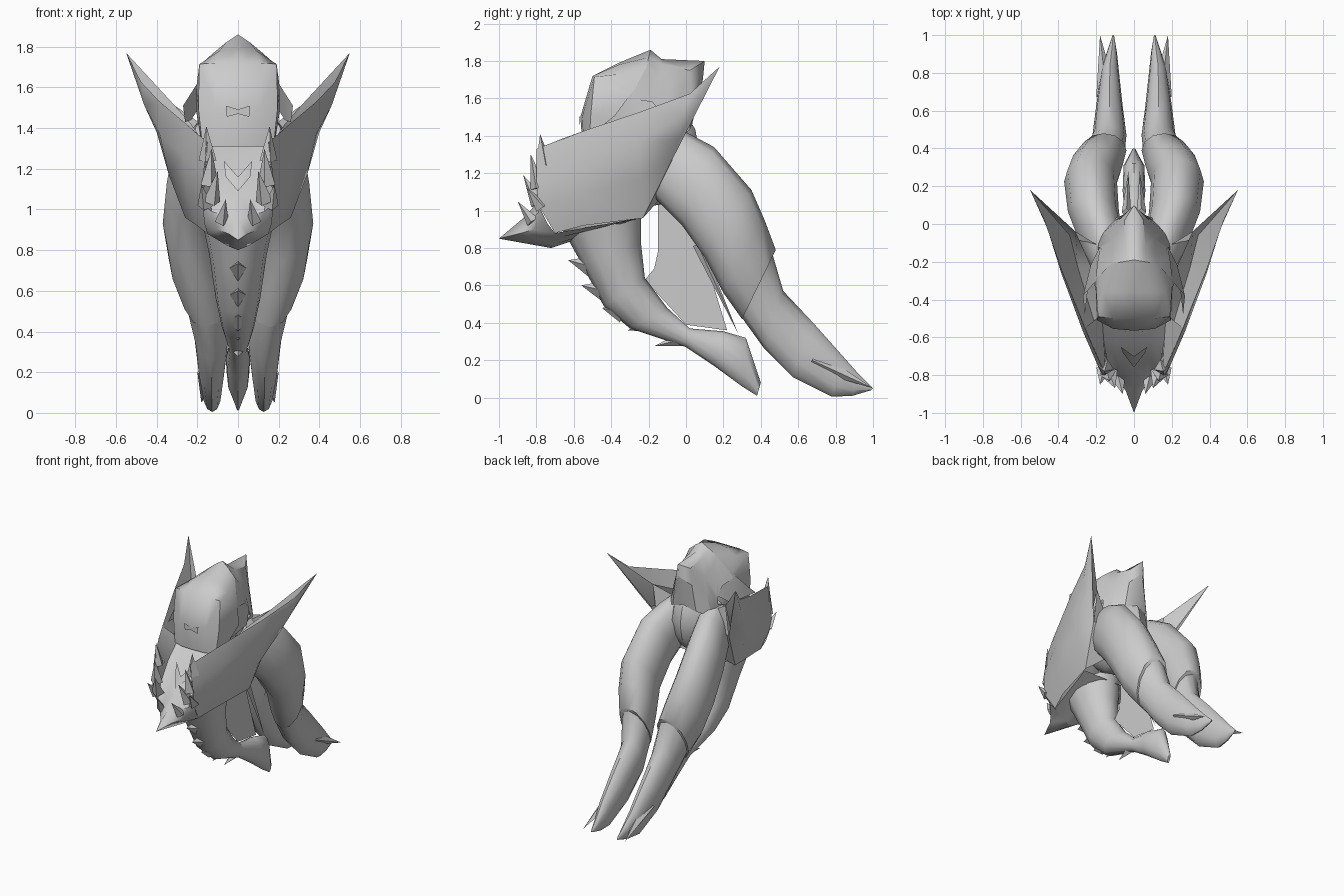
import bpy, bmesh, math
from mathutils import Vector

grey = bpy.data.materials.new("pale_grey")
grey.diffuse_color = (0.6, 0.6, 0.6, 1)


def finish(name, bm, mirror=False, angle=35):
    bmesh.ops.remove_doubles(bm, verts=bm.verts, dist=0.0005)
    bmesh.ops.recalc_face_normals(bm, faces=bm.faces)
    me = bpy.data.meshes.new(name)
    bm.to_mesh(me)
    bm.free()
    me.materials.append(grey)
    me.shade_smooth()
    me.set_sharp_from_angle(angle=math.radians(angle))
    ob = bpy.data.objects.new(name, me)
    bpy.context.collection.objects.link(ob)
    if mirror:
        m = ob.modifiers.new("mirror", 'MIRROR')
        m.merge_threshold = 0.001
    return ob


def sheet(name, rows, angle=35):
    """Mirrored surface through rows of points."""
    bm = bmesh.new()
    vs = [[bm.verts.new(p) for p in r] for r in rows]
    for r0, r1 in zip(vs, vs[1:]):
        for i in range(len(r0) - 1):
            bm.faces.new((r0[i], r0[i + 1], r1[i + 1], r1[i]))
    return finish(name, bm, True, angle)


def tube(name, stations, mirror, sides=12, angle=50):
    """Loft of rings: (upper y, z, lower y, z, inner x, outer x)."""
    bm = bmesh.new()
    rings = []
    for uy, uz, ly, lz, x0, x1 in stations:
        ring = []
        for k in range(sides):
            a = math.tau * k / sides
            t = 0.5 + 0.5 * math.cos(a)
            x = (x0 + x1) / 2 + (x1 - x0) / 2 * math.sin(a)
            ring.append(bm.verts.new((x, ly + (uy - ly) * t, lz + (uz - lz) * t)))
        rings.append(ring)
    for r0, r1 in zip(rings, rings[1:]):
        for k in range(sides):
            j = (k + 1) % sides
            bm.faces.new((r0[k], r0[j], r1[j], r1[k]))
    bm.faces.new(rings[0])
    bm.faces.new(rings[-1])
    return finish(name, bm, mirror, angle)


def spikes(name, items, mirror):
    """Four sided thorns: (base, tip, radius)."""
    bm = bmesh.new()
    for base, tip, r in items:
        b, t = Vector(base), Vector(tip)
        q = (t - b).to_track_quat('Z', 'Y')
        ring = [bm.verts.new(b + q @ Vector((r * math.cos(a), r * math.sin(a), 0)))
                for a in (0, math.pi / 2, math.pi, math.pi * 1.5)]
        top = bm.verts.new(t)
        for k in range(4):
            bm.faces.new((ring[k], ring[(k + 1) % 4], top))
        bm.faces.new(ring)
    return finish(name, bm, mirror, 20)


# Long head tails, each an upper and a lower sleeve
tube("upper_tails", [
    (-0.16, 1.47, -0.30, 1.20, 0.04, 0.22),
    (0.00, 1.42, -0.18, 1.08, 0.05, 0.29),
    (0.15, 1.34, -0.02, 0.92, 0.08, 0.35),
    (0.35, 1.11, 0.10, 0.75, 0.09, 0.37),
    (0.42, 0.95, 0.20, 0.56, 0.06, 0.34),
    (0.48, 0.79, 0.30, 0.42, 0.04, 0.28)], True)
tube("lower_tails", [
    (0.45, 0.81, 0.29, 0.44, 0.05, 0.27),
    (0.52, 0.57, 0.42, 0.26, 0.04, 0.22),
    (0.68, 0.40, 0.57, 0.11, 0.06, 0.20),
    (0.84, 0.22, 0.78, 0.005, 0.08, 0.175),
    (0.92, 0.13, 0.89, 0.01, 0.09, 0.145),
    (1.00, 0.05, 0.99, 0.04, 0.105, 0.115)], True)
spikes("tail_tips", [((0.145, 0.68, 0.20), (0.18, 1.0, 0.05), 0.055)], True)

# Curled chin trunk
tube("chin_trunk", [
    (-0.24, 1.02, -0.66, 0.90, -0.18, 0.18),
    (-0.24, 0.82, -0.56, 0.72, -0.14, 0.14),
    (-0.22, 0.64, -0.44, 0.49, -0.11, 0.11),
    (-0.10, 0.48, -0.30, 0.37, -0.08, 0.08),
    (0.02, 0.37, 0.00, 0.27, -0.045, 0.045),
    (0.20, 0.355, 0.15, 0.17, -0.06, 0.06),
    (0.32, 0.32, 0.30, 0.06, -0.055, 0.055),
    (0.40, 0.08, 0.38, 0.01, -0.01, 0.01)], False)
spikes("trunk_thorns", [((0, -0.50, 0.70), (0, -0.63, 0.735), 0.06),
                        ((0, -0.43, 0.57), (0, -0.56, 0.60), 0.06),
                        ((0, -0.34, 0.45), (0, -0.45, 0.48), 0.05),
                        ((0, -0.20, 0.39), (0, -0.31, 0.36), 0.04),
                        ((0, -0.03, 0.31), (0, -0.17, 0.275), 0.035)], False)

# Thin web behind the trunk
bm = bmesh.new()
bm.faces.new([bm.verts.new((0, y, z)) for y, z in
              ((-0.15, 1.08), (-0.15, 0.78), (-0.17, 0.69), (-0.22, 0.63),
               (0.0, 0.39), (0.22, 0.36), (0.07, 0.85), (-0.05, 1.08))])
finish("web", bm)
spikes("web_barbs", [((0.04, 0.06, 0.82), (0.03, 0.28, 0.34), 0.025)], True)

# Sunken face between the cheek walls, ending in a pointed jaw
sheet("face", [
    [(0, -0.48, 1.33), (0.10, -0.48, 1.33), (0.17, -0.48, 1.33), (0.26, -0.55, 1.425)],
    [(0, -0.65, 1.20), (0.09, -0.62, 1.20), (0.16, -0.62, 1.22), (0.215, -0.66, 1.385)],
    [(0, -0.77, 1.07), (0.08, -0.73, 1.07), (0.14, -0.74, 1.10), (0.15, -0.80, 1.33)],
    [(0, -0.87, 0.96), (0.07, -0.81, 0.97), (0.13, -0.79, 0.99), (0.175, -0.79, 1.03)],
    [(0, -1.00, 0.85), (0.045, -0.88, 0.88), (0.10, -0.81, 0.90), (0.165, -0.74, 0.93)],
    [(0, -0.72, 0.80), (0.05, -0.70, 0.82), (0.10, -0.70, 0.85), (0.15, -0.70, 0.88)],
    [(0, -0.25, 0.96), (0.1, -0.25, 0.96), (0.18, -0.25, 0.96), (0.25, -0.25, 0.96)]], 40)

# Cheeks flaring back into trough shaped ears
tip = (0.55, 0.18, 1.77)
sheet("ears_outer", [
    [(0.15, -0.80, 1.33), (0.17, -0.80, 1.17), (0.175, -0.79, 1.03), (0.15, -0.70, 0.88)],
    [(0.26, -0.55, 1.425), (0.27, -0.57, 1.27), (0.25, -0.56, 1.08), (0.20, -0.55, 0.92)],
    [(0.385, -0.24, 1.53), (0.385, -0.26, 1.37), (0.34, -0.24, 1.17), (0.26, -0.23, 0.96)],
    [(0.475, 0.02, 1.625), (0.46, -0.02, 1.51), (0.40, -0.04, 1.38), (0.31, -0.08, 1.26)],
    [tip, tip, tip, tip]], 50)
sheet("ears_inner", [
    [(0.26, -0.55, 1.425), (0.21, -0.52, 1.34), (0.17, -0.48, 1.33)],
    [(0.385, -0.24, 1.53), (0.30, -0.22, 1.30), (0.23, -0.22, 1.42)],
    [(0.475, 0.02, 1.625), (0.34, -0.06, 1.32), (0.31, -0.04, 1.51)],
    [tip, tip, tip]], 50)
sheet("ears_back", [[(0.26, -0.23, 0.96), (0.14, -0.15, 1.05)],
                    [(0.31, -0.08, 1.26), (0.16, -0.05, 1.3)],
                    [(0.31, -0.04, 1.51), (0.18, -0.12, 1.42)]])

# Skull core
bm = bmesh.new()
bmesh.ops.create_uvsphere(bm, u_segments=12, v_segments=8, radius=1)
for v in bm.verts:
    v.co = (v.co.x * 0.19, v.co.y * 0.27 - 0.2, v.co.z * 0.3 + 1.32)
finish("skull", bm)

# Domed cap with a pointed peak
sheet("cap", [
    [(0, -0.55, 1.31), (0.10, -0.545, 1.31), (0.175, -0.52, 1.31), (0.18, -0.30, 1.32)],
    [(0, -0.565, 1.50), (0.11, -0.555, 1.50), (0.195, -0.51, 1.50), (0.205, -0.28, 1.48)],
    [(0, -0.50, 1.72), (0.11, -0.50, 1.72), (0.19, -0.49, 1.715), (0.205, -0.30, 1.60)],
    [(0, -0.36, 1.79), (0.09, -0.36, 1.78), (0.165, -0.36, 1.73), (0.19, -0.28, 1.63)],
    [(0, -0.19, 1.86), (0.06, -0.20, 1.82), (0.12, -0.21, 1.77), (0.16, -0.20, 1.64)]], 55)
# Faceted crest sweeping behind the cap
sheet("rear_crest", [
    [(0, -0.19, 1.86), (0.06, -0.20, 1.82), (0.12, -0.21, 1.77), (0.205, -0.30, 1.60)],
    [(0, -0.13, 1.81), (0.06, -0.12, 1.78), (0.11, -0.14, 1.70), (0.19, -0.18, 1.58)],
    [(0, 0.10, 1.80), (0.05, 0.02, 1.75), (0.11, -0.08, 1.66), (0.18, -0.13, 1.52)],
    [(0, 0.09, 1.70), (0.07, 0.03, 1.63), (0.14, -0.05, 1.55), (0.19, -0.12, 1.46)],
    [(0, 0.03, 1.45), (0.10, 0.02, 1.43), (0.18, -0.06, 1.38), (0.19, -0.28, 1.40)]], 25)
# Flaps joining the cap to the ears
sheet("cap_flaps", [
    [(0.13, -0.20, 1.72), (0.20, -0.30, 1.62), (0.27, -0.38, 1.51)],
    [(0.18, -0.12, 1.52), (0.23, -0.22, 1.44), (0.26, -0.48, 1.43)]])
# Bow shaped plate on the cap
sheet("cap_plate", [[(0, -0.572, 1.492), (0.06, -0.570, 1.51)],
                    [(0, -0.572, 1.470), (0.055, -0.570, 1.455)]])

# Thorns along the cheek edges and jaw
spikes("face_thorns", [((0.15, -0.76, 1.24), (0.155, -0.78, 1.41), 0.045),
                       ((0.17, -0.70, 1.22), (0.19, -0.71, 1.34), 0.03),
                       ((0.14, -0.79, 1.12), (0.13, -0.83, 1.30), 0.045),
                       ((0.13, -0.79, 1.04), (0.10, -0.87, 1.19), 0.045),
                       ((0.16, -0.77, 1.02), (0.18, -0.85, 1.12), 0.04),
                       ((0.08, -0.82, 0.94), (0.06, -0.90, 1.05), 0.035)], True)
# V shaped nose crest
sheet("nose_crest", [[(0, -0.70, 1.16), (0.07, -0.65, 1.24)],
                     [(0, -0.76, 1.09), (0.06, -0.68, 1.16)]])
